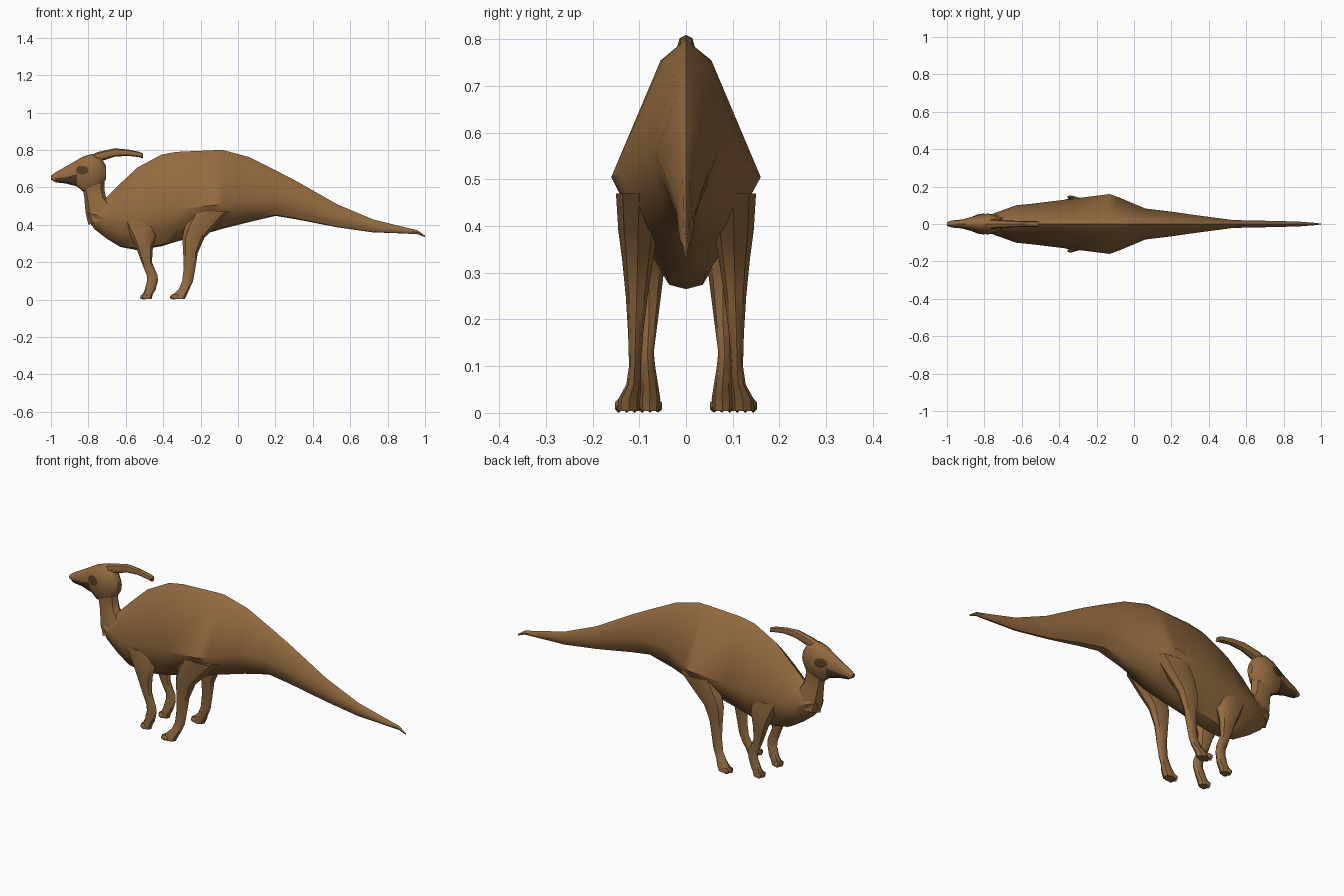
import bpy, bmesh, math
from mathutils import Vector


def material(name, rgb):
    m = bpy.data.materials.new(name)
    m.diffuse_color = (*rgb, 1)
    return m


HIDE = material("tan brown hide", (0.29, 0.145, 0.05))
DARK = material("dark brown", (0.085, 0.045, 0.018))


def finish(name, bm, mirror=False, angle=40, mats=(HIDE,)):
    bmesh.ops.recalc_face_normals(bm, faces=bm.faces[:])
    me = bpy.data.meshes.new(name)
    bm.to_mesh(me)
    bm.free()
    for m in mats:
        me.materials.append(m)
    ob = bpy.data.objects.new(name, me)
    bpy.context.collection.objects.link(ob)
    bpy.ops.object.select_all(action='DESELECT')
    ob.select_set(True)
    bpy.context.view_layer.objects.active = ob
    bpy.ops.object.shade_smooth_by_angle(angle=math.radians(angle))
    if mirror:
        mod = ob.modifiers.new("mirror", 'MIRROR')
        mod.use_axis = (False, True, False)
        mod.use_mirror_merge = False
    return ob


def loft(bm, rings):
    """Skin a list of closed point rings and cap both ends."""
    vs = [[bm.verts.new(p) for p in r] for r in rings]
    n = len(vs[0])
    for a, b in zip(vs, vs[1:]):
        for i in range(n):
            bm.faces.new((a[i], a[(i + 1) % n], b[(i + 1) % n], b[i]))
    bm.faces.new(vs[0])
    bm.faces.new(vs[-1][::-1])


def section(x, top, mid, bot, w, half):
    """Symmetric upright ring; half = (width, height) fractions from top to bottom."""
    pts = [(w * a, mid + (top - mid if b > 0 else mid - bot) * b) for a, b in half]
    left = [(-y, z) for y, z in pts[-2:0:-1]]
    return [Vector((x, y, z)) for y, z in pts + left]


def level_ring(x0, x1, y0, y1, z, n=8, tilt=0.0):
    cx, cy, rx, ry = (x0 + x1) / 2, (y0 + y1) / 2, (x1 - x0) / 2, (y1 - y0) / 2
    ring = []
    for i in range(n):
        a = math.tau * i / n
        ring.append(Vector((cx + rx * math.cos(a), cy + ry * math.sin(a),
                            z + tilt * math.cos(a))))
    return ring


# Body and tail: x, top, widest height, bottom, half width
BODY = [(-0.80, 0.50, 0.46, 0.42, 0.03), (-0.765, 0.53, 0.455, 0.375, 0.052),
        (-0.70, 0.55, 0.44, 0.325, 0.075), (-0.63, 0.62, 0.44, 0.282, 0.10),
        (-0.54, 0.705, 0.45, 0.265, 0.109), (-0.41, 0.775, 0.47, 0.285, 0.125),
        (-0.33, 0.79, 0.48, 0.31, 0.135), (-0.13, 0.799, 0.505, 0.365, 0.16),
        (-0.08, 0.80, 0.515, 0.38, 0.142), (0.06, 0.762, 0.55, 0.415, 0.083),
        (0.20, 0.692, 0.55, 0.448, 0.066), (0.31, 0.635, 0.52, 0.43, 0.05),
        (0.53, 0.51, 0.44, 0.387, 0.021), (0.72, 0.43, 0.395, 0.36, 0.017),
        (0.88, 0.39, 0.37, 0.354, 0.013), (0.96, 0.371, 0.36, 0.35, 0.007),
        (1.0, 0.342, 0.338, 0.334, 0.002)]
TORSO = [(0, 1), (0.34, 0.85), (1, 0), (0.74, -0.55), (0.33, -0.95), (0, -1)]
bm = bmesh.new()
loft(bm, [section(*r, TORSO) for r in BODY])
finish("body_and_tail", bm)

# Neck
bm = bmesh.new()
loft(bm, [level_ring(-0.845, -0.715, -0.038, 0.038, 0.65),
          level_ring(-0.83, -0.715, -0.036, 0.036, 0.59),
          level_ring(-0.822, -0.706, -0.038, 0.038, 0.545),
          level_ring(-0.815, -0.67, -0.050, 0.050, 0.49, tilt=0.025),
          level_ring(-0.80, -0.64, -0.060, 0.060, 0.43, tilt=0.03)])
finish("neck", bm)

# Head
HEAD = [(-1.0, 0.663, 0.652, 0.642, 0.010), (-0.975, 0.681, 0.650, 0.627, 0.019),
        (-0.92, 0.712, 0.655, 0.621, 0.024), (-0.86, 0.747, 0.672, 0.605, 0.040),
        (-0.83, 0.765, 0.68, 0.58, 0.050), (-0.78, 0.78, 0.69, 0.575, 0.056),
        (-0.735, 0.765, 0.69, 0.60, 0.044), (-0.705, 0.715, 0.68, 0.645, 0.018)]
SKULL = [(0, 1), (0.42, 0.9), (0.82, 0.5), (1, 0), (0.8, -0.6), (0.4, -0.95), (0, -1)]
bm = bmesh.new()
loft(bm, [section(*r, SKULL) for r in HEAD])
for f in bm.faces:      # dark jaw along the lower snout
    c = f.calc_center_median()
    f.material_index = int(-0.98 < c.x < -0.87 and c.z < 0.65)
head = finish("head", bm, mats=(HIDE, DARK))

# Swept-back crest
CREST = [(-0.83, 0.755, 0.725, 0.70, 0.025), (-0.75, 0.789, 0.765, 0.735, 0.024),
         (-0.66, 0.809, 0.787, 0.764, 0.018), (-0.59, 0.803, 0.787, 0.769, 0.015),
         (-0.53, 0.791, 0.776, 0.762, 0.016), (-0.508, 0.782, 0.770, 0.755, 0.013)]
bm = bmesh.new()
loft(bm, [section(*r, [(0, 1), (0.75, 0.7), (1, 0), (0.75, -0.7), (0, -1)])
          for r in CREST])
finish("crest", bm)

# Eye patches, thin discs wrapped onto the head
bm = bmesh.new()
rings = []
for k in (1, 2, 3):
    rings.append([bm.verts.new((-0.833 + 0.034 * k / 3 * math.cos(math.tau * i / 10), 0.08,
                                0.692 + 0.024 * k / 3 * math.sin(math.tau * i / 10)))
                  for i in range(10)])
bm.faces.new(rings[0])
for a, b in zip(rings, rings[1:]):
    for i in range(10):
        bm.faces.new((a[i], a[(i + 1) % 10], b[(i + 1) % 10], b[i]))
eye = finish("eye_patch", bm, mats=(DARK,))
wrap = eye.modifiers.new("wrap", 'SHRINKWRAP')
wrap.target = head
wrap.wrap_method = 'PROJECT'
wrap.use_project_y = True
wrap.use_positive_direction = False
wrap.use_negative_direction = True
wrap.wrap_mode = 'ABOVE_SURFACE'
wrap.offset = 0.003
eye.modifiers.new("mirror", 'MIRROR').use_axis = (False, True, False)

# Legs: x0, x1, y0, y1, z from hip to sole
LEGS = {
    "hind_leg": [(-0.25, -0.04, 0.05, 0.150, 0.47), (-0.285, -0.12, 0.06, 0.145, 0.39),
                 (-0.298, -0.18, 0.07, 0.137, 0.33), (-0.293, -0.215, 0.082, 0.129, 0.25),
                 (-0.29, -0.228, 0.092, 0.124, 0.17), (-0.298, -0.24, 0.097, 0.122, 0.10),
                 (-0.315, -0.258, 0.096, 0.128, 0.06), (-0.345, -0.272, 0.098, 0.145, 0.03),
                 (-0.348, -0.285, 0.098, 0.147, 0.004)],
    "front_leg": [(-0.62, -0.44, 0.035, 0.105, 0.42), (-0.575, -0.44, 0.043, 0.112, 0.34),
                  (-0.545, -0.455, 0.050, 0.108, 0.28), (-0.516, -0.46, 0.060, 0.098, 0.20),
                  (-0.488, -0.43, 0.069, 0.096, 0.13), (-0.486, -0.428, 0.066, 0.097, 0.10),
                  (-0.50, -0.442, 0.058, 0.097, 0.05), (-0.51, -0.455, 0.055, 0.100, 0.03),
                  (-0.51, -0.462, 0.058, 0.098, 0.004)],
}
TOES = {"hind_leg": (-0.346, 0.127, 0.019), "front_leg": (-0.507, 0.077, 0.016)}
for name, rows in LEGS.items():
    bm = bmesh.new()
    loft(bm, [level_ring(*r) for r in rows])
    x, y, s = TOES[name]
    for k in (-1, 0, 1):    # three blunt toes
        toe = bmesh.ops.create_icosphere(bm, subdivisions=1, radius=1)["verts"]
        for v in toe:
            v.co = Vector((x + abs(k) * 0.008 + v.co.x * s * 1.15,
                           y + k * 0.017 + v.co.y * 0.010,
                           max(0.0, 0.015 + v.co.z * 0.016)))
    finish(name, bm, mirror=True)
